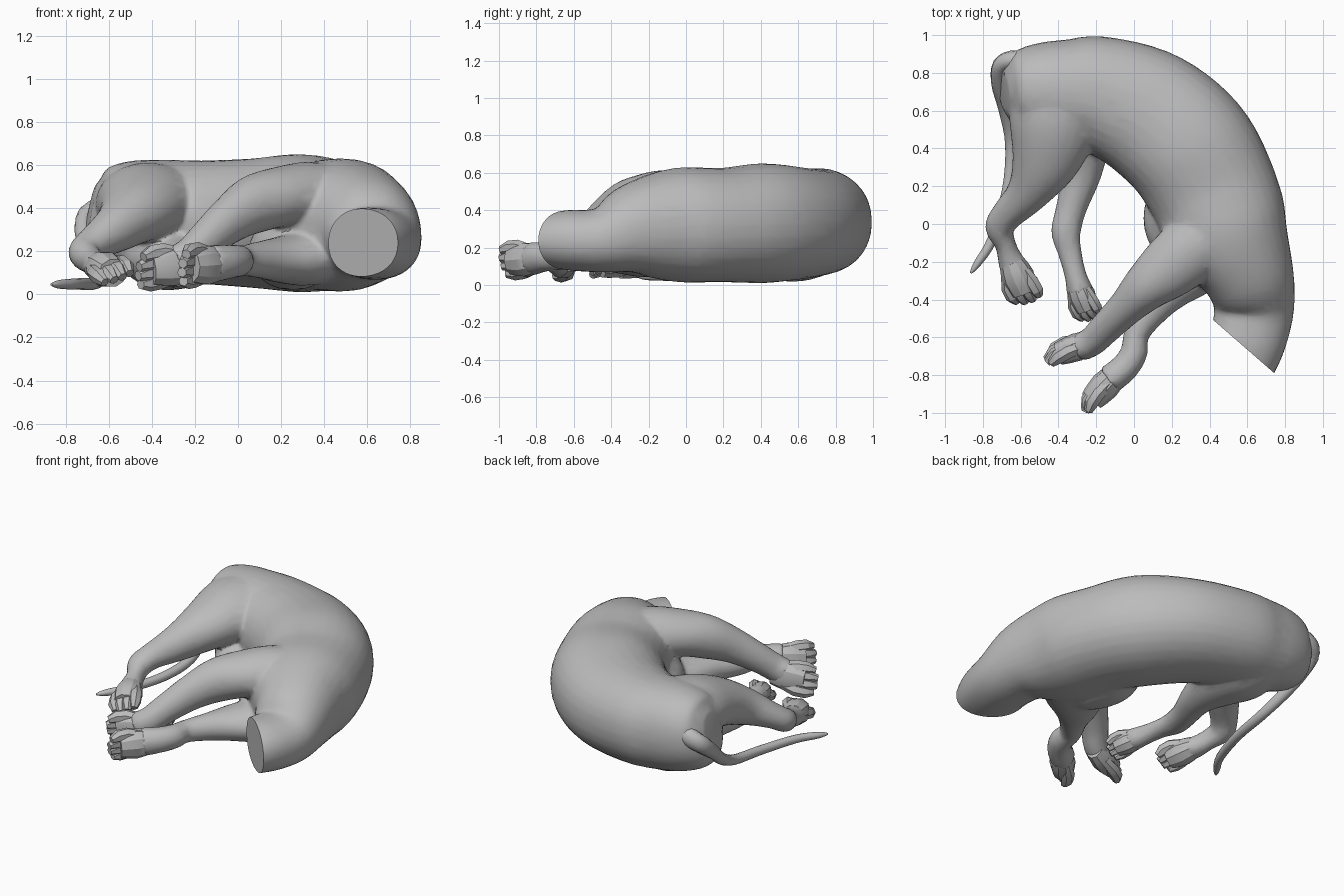
import bpy, bmesh, math
from mathutils import Vector

cube = bpy.data.objects.get("Cube")
if cube:
    bpy.data.objects.remove(cube, do_unlink=True)

skin = bpy.data.materials.new("grey_skin")
skin.use_nodes = True
GREY = (0.5, 0.5, 0.5, 1)
skin.diffuse_color = GREY
skin.node_tree.nodes["Principled BSDF"].inputs["Base Color"].default_value = GREY


def spline(rows, steps):
    """Smooth a list of stations with Catmull-Rom interpolation."""
    pts = [Vector(r) for r in rows]
    out = []
    for i in range(len(pts) - 1):
        a, b, c, d = pts[max(i - 1, 0)], pts[i], pts[i + 1], pts[min(i + 2, len(pts) - 1)]
        for s in range(steps):
            t = s / steps
            out.append(0.5 * (2 * b + (c - a) * t + (2 * a - 5 * b + 4 * c - d) * t * t
                              + (3 * b - a - 3 * c + d) * t ** 3))
    return out + [pts[-1]]


def loft(bm, rows, sides=24, steps=5, power=1.0):
    """Closed tube through stations (x, y, z, half width, half height)."""
    st = spline(rows, steps)
    pos = [Vector(s[:3]) for s in st]
    rings = []
    for i, s in enumerate(st):
        tan = (pos[min(i + 1, len(pos) - 1)] - pos[max(i - 1, 0)]).normalized()
        side = tan.cross(Vector((0, 0, 1))).normalized()
        up = side.cross(tan)
        ring = []
        for k in range(sides):
            a = 2 * math.pi * k / sides
            c, n = math.cos(a), math.sin(a)
            c = math.copysign(abs(c) ** power, c)
            n = math.copysign(abs(n) ** power, n)
            ring.append(bm.verts.new(pos[i] + side * c * max(s[3], .004) + up * n * max(s[4], .004)))
        rings.append(ring)
    for r, q in zip(rings, rings[1:]):
        for k in range(sides):
            bm.faces.new((r[k], r[(k + 1) % sides], q[(k + 1) % sides], q[k]))
    bm.faces.new(rings[0][::-1])
    bm.faces.new(rings[-1])


def finish(bm, name, angle):
    bmesh.ops.recalc_face_normals(bm, faces=bm.faces)
    me = bpy.data.meshes.new(name)
    bm.to_mesh(me)
    bm.free()
    me.materials.append(skin)
    ob = bpy.data.objects.new(name, me)
    bpy.context.collection.objects.link(ob)
    bpy.ops.object.select_all(action='DESELECT')
    ob.select_set(True)
    bpy.context.view_layer.objects.active = ob
    if angle:
        bpy.ops.object.shade_smooth_by_angle(angle=math.radians(angle))
    return ob


# Curled trunk, from rump to beyond the neck cut
bm = bmesh.new()
loft(bm, [(-.69, .70, .37, .10, .14), (-.63, .705, .36, .20, .22), (-.50, .71, .355, .25, .265),
          (-.35, .70, .345, .28, .28), (-.18, .685, .335, .31, .285), (.07, .585, .33, .345, .30),
          (.28, .41, .33, .355, .32), (.41, .19, .32, .345, .305), (.50, -.05, .32, .325, .305),
          (.605, -.27, .295, .245, .25), (.635, -.45, .24, .212, .175), (.595, -.64, .24, .20, .16),
          (.545, -.80, .235, .17, .125), (.52, -.92, .23, .13, .09)], sides=32, power=.93)
# Breastbone bulge between the front legs
loft(bm, [(.20, .30, .20, .05, .05), (.22, .14, .20, .16, .16), (.25, -.02, .20, .19, .18),
          (.32, -.16, .20, .14, .16), (.40, -.24, .20, .05, .05)])
# Upper hind leg
loft(bm, [(-.40, .76, .40, .25, .20), (-.42, .55, .42, .245, .19), (-.47, .34, .385, .185, .15),
          (-.56, .17, .31, .115, .115), (-.67, .05, .235, .085, .08), (-.71, -.02, .19, .078, .075),
          (-.68, -.11, .155, .055, .065), (-.65, -.20, .13, .07, .065), (-.61, -.28, .12, .085, .065)])
# Lower hind leg, its thigh lying against the ground
loft(bm, [(-.40, .76, .22, .17, .15), (-.34, .61, .185, .21, .165), (-.29, .44, .155, .17, .135),
          (-.28, .27, .13, .11, .10), (-.33, .09, .12, .082, .08), (-.36, -.04, .125, .078, .07),
          (-.34, -.15, .125, .063, .055), (-.31, -.27, .12, .058, .062), (-.285, -.36, .115, .073, .07)])
# Upper front leg
loft(bm, [(.46, .02, .45, .17, .14), (.33, -.11, .46, .18, .155), (.19, -.23, .45, .165, .14),
          (.07, -.33, .415, .13, .135), (-.04, -.44, .345, .098, .11), (-.15, -.55, .25, .085, .09),
          (-.22, -.62, .18, .078, .085), (-.29, -.655, .14, .075, .085)])
# Lower front leg
loft(bm, [(.42, -.05, .18, .22, .13), (.29, -.21, .165, .19, .125), (.19, -.32, .16, .145, .105),
          (.10, -.45, .16, .09, .085), (.015, -.58, .155, .067, .07), (0, -.68, .155, .072, .075),
          (-.05, -.76, .15, .075, .08), (-.13, -.825, .14, .078, .09)])
body = finish(bm, "body_and_legs", 0)

# Fuse the overlapping masses into one skin
m = body.modifiers.new("fuse", 'REMESH')
m.mode, m.voxel_size = 'VOXEL', .014
m = body.modifiers.new("soften", 'SMOOTH')
m.factor, m.iterations = .5, 5
m = body.modifiers.new("reduce", 'DECIMATE')
m.ratio = .12
bpy.ops.object.convert(target='MESH')

# Slanted flat cut across the neck, limited to the neck by its side of the plane
bm = bmesh.new()
bm.from_mesh(body.data)
normal = Vector((-.27, -.31, 0)).normalized()
point = Vector((.41, -.50, 0))
near = [f for f in bm.faces if f.calc_center_median().x > .33 and f.calc_center_median().y < -.3
        and f.calc_center_median().x - f.calc_center_median().y > .78]
geom = near + list({e for f in near for e in f.edges}) + list({v for f in near for v in f.verts})
bmesh.ops.bisect_plane(bm, geom=geom, plane_co=point, plane_no=normal)
gone = [f for f in bm.faces if (f.calc_center_median() - point).dot(normal) > 0
        and f.calc_center_median().x > .33 and f.calc_center_median().y < -.42]
bmesh.ops.delete(bm, geom=gone, context='FACES')
bmesh.ops.holes_fill(bm, edges=[e for e in bm.edges if e.is_boundary])
bm.to_mesh(body.data)
bm.free()
body.data.materials.clear()
body.data.materials.append(skin)
bpy.ops.object.shade_smooth_by_angle(angle=math.radians(40))


def paw(name, wrist, tip, spread, width, thick):
    """Palm plus four thick angular toes fanned along the spread direction."""
    bm = bmesh.new()
    w, t, s = Vector(wrist), Vector(tip), Vector(spread).normalized()
    d = t - w
    lift = s.cross(d).normalized()
    if lift.z < 0:
        lift = -lift
    vert = abs(s.z)
    pw, ph = (width * (1 - vert) + thick * vert, width * vert + thick * (1 - vert))
    loft(bm, [(*(w - d * .1), pw * .8, ph * .8), (*(w + d * .3), pw * 1.05, ph * 1.05),
              (*(w + d * .7), pw * .85, ph * .85)], sides=10, steps=2)
    for i in range(4):
        u = (i - 1.5) / 1.5
        reach = 1 - .10 * abs(u)
        r = width * .42
        line = [(.2, .55, .01, .9), (.55, .75, .016, 1.1), (.8, .78, .006, 1.05), (1, .72, -.015, .6)]
        loft(bm, [(*(w + d * f * reach + s * u * width * g + lift * h), r * k, r * k)
                  for f, g, h, k in line], sides=7, steps=1)
    finish(bm, name, 30)


paw("upper_hind_paw", (-.64, -.22, .13), (-.555, -.42, .085), (.85, .25, .30), .088, .075)
paw("lower_hind_paw", (-.30, -.32, .12), (-.225, -.51, .085), (.75, .3, .45), .075, .065)
paw("upper_front_paw", (-.23, -.625, .14), (-.475, -.715, .11), (.1, -.3, 1), .092, .07)
paw("lower_front_paw", (-.10, -.80, .14), (-.275, -.985, .125), (.1, -.25, 1), .09, .075)

# Tail curling under the rump and trailing along the ground
bm = bmesh.new()
loft(bm, [(-.54, .82, .40, .07, .08), (-.63, .865, .39, .055, .065), (-.705, .84, .35, .045, .055),
          (-.715, .74, .27, .04, .045), (-.68, .60, .16, .036, .038), (-.65, .42, .075, .032, .032),
          (-.67, .18, .05, .029, .029), (-.75, -.08, .048, .026, .026), (-.83, -.21, .046, .02, .02),
          (-.865, -.26, .045, .006, .006)], sides=12, steps=4)
finish(bm, "tail", 60)
